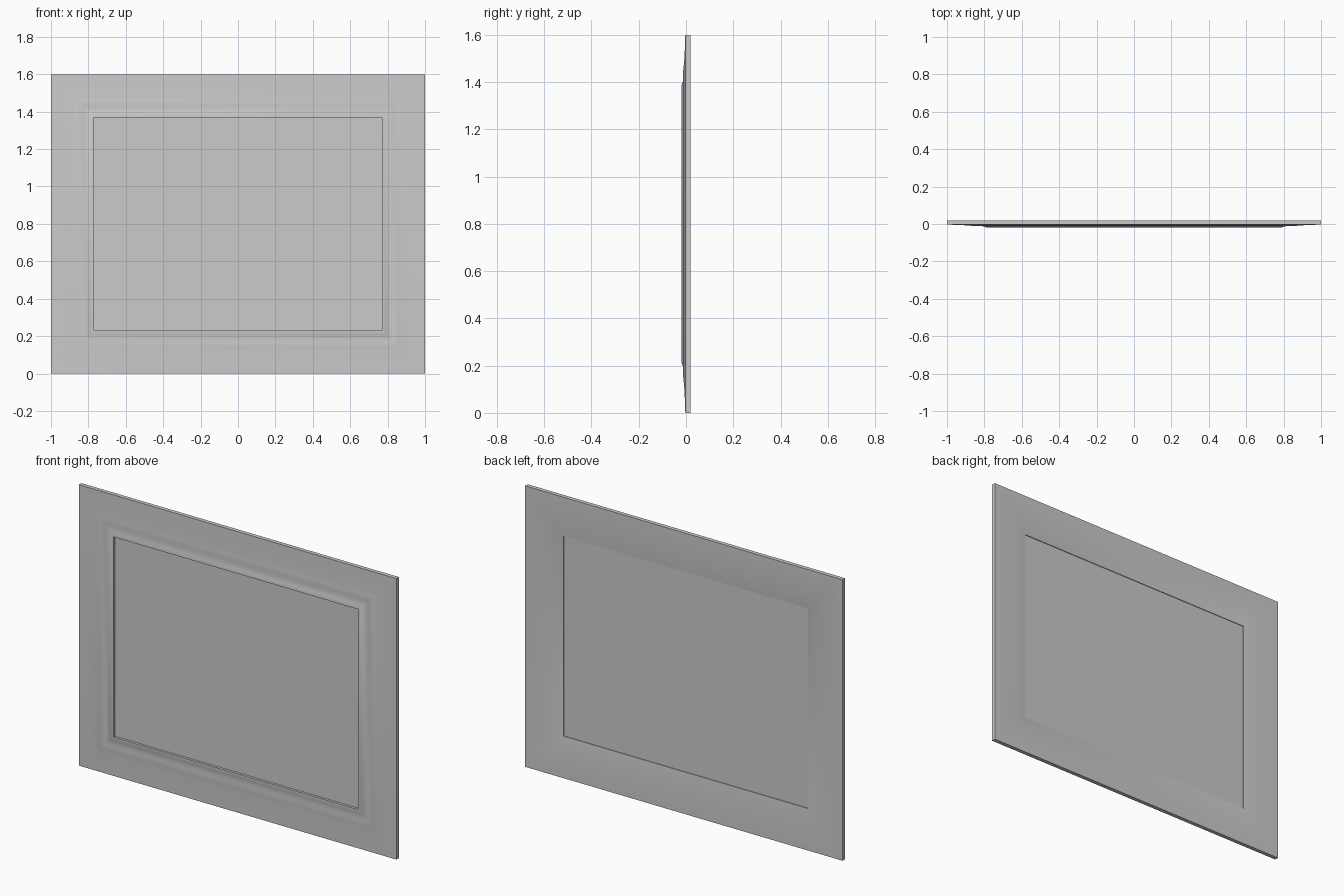
import bpy
import bmesh

# Remove the default cube
cube = bpy.data.objects.get("Cube")
if cube:
    bpy.data.objects.remove(cube, do_unlink=True)

WIDTH, HEIGHT = 2.0, 1.6
OPENING = 0.23

# One plain grey for the whole piece
grey = bpy.data.materials.new("plain grey")
grey.use_nodes = True
grey.diffuse_color = (0.6, 0.6, 0.6, 1)
grey.node_tree.nodes["Principled BSDF"].inputs["Base Color"].default_value = (0.6, 0.6, 0.6, 1)


def make_object(name, bm):
    bmesh.ops.recalc_face_normals(bm, faces=bm.faces)
    mesh = bpy.data.meshes.new(name)
    bm.to_mesh(mesh)
    bm.free()
    mesh.materials.append(grey)
    obj = bpy.data.objects.new(name, mesh)
    bpy.context.collection.objects.link(obj)
    return obj


def rectangle_loop(bm, inset, y):
    """Four mitred corners, inset evenly from the outer edge."""
    x = WIDTH / 2 - inset
    corners = [(-x, inset), (x, inset), (x, HEIGHT - inset), (-x, HEIGHT - inset)]
    return [bm.verts.new((cx, y, cz)) for cx, cz in corners]


# Moulded frame: closed profile of (inset, y), swept round the rectangle
profile = [
    (0, 0.02), (0, -0.003),                                  # outer edge
    (0.06, -0.005), (0.12, -0.008), (0.14, -0.011),          # front slope
    (0.155, -0.012), (0.17, -0.011), (0.185, -0.011),        # shallow groove
    (0.2, -0.014), (0.21, -0.018), (0.22, -0.02),            # raised lip
    (OPENING, -0.02), (OPENING, 0.004),                      # opening
    (0.19, 0.01), (0.14, 0.015), (0.08, 0.0185), (0.03, 0.02),  # back curve
]
bm = bmesh.new()
loops = [rectangle_loop(bm, inset, y) for inset, y in profile]
for i, loop in enumerate(loops):
    following = loops[(i + 1) % len(loops)]
    for k in range(4):
        n = (k + 1) % 4
        bm.faces.new((loop[k], loop[n], following[n], following[k]))
frame = make_object("picture_frame", bm)

# Smooth mouldings with sharp outer and opening edges
bpy.ops.object.select_all(action="DESELECT")
frame.select_set(True)
bpy.context.view_layer.objects.active = frame
bpy.ops.object.shade_smooth_by_angle(angle=0.7)

# Flat panel set into the opening
bm = bmesh.new()
bmesh.ops.create_cube(bm, size=1)
for v in bm.verts:
    v.co.x *= WIDTH - 2 * OPENING + 0.01
    v.co.y = v.co.y * 0.006 - 0.003
    v.co.z = v.co.z * (HEIGHT - 2 * OPENING + 0.01) + HEIGHT / 2
make_object("picture_panel", bm)
